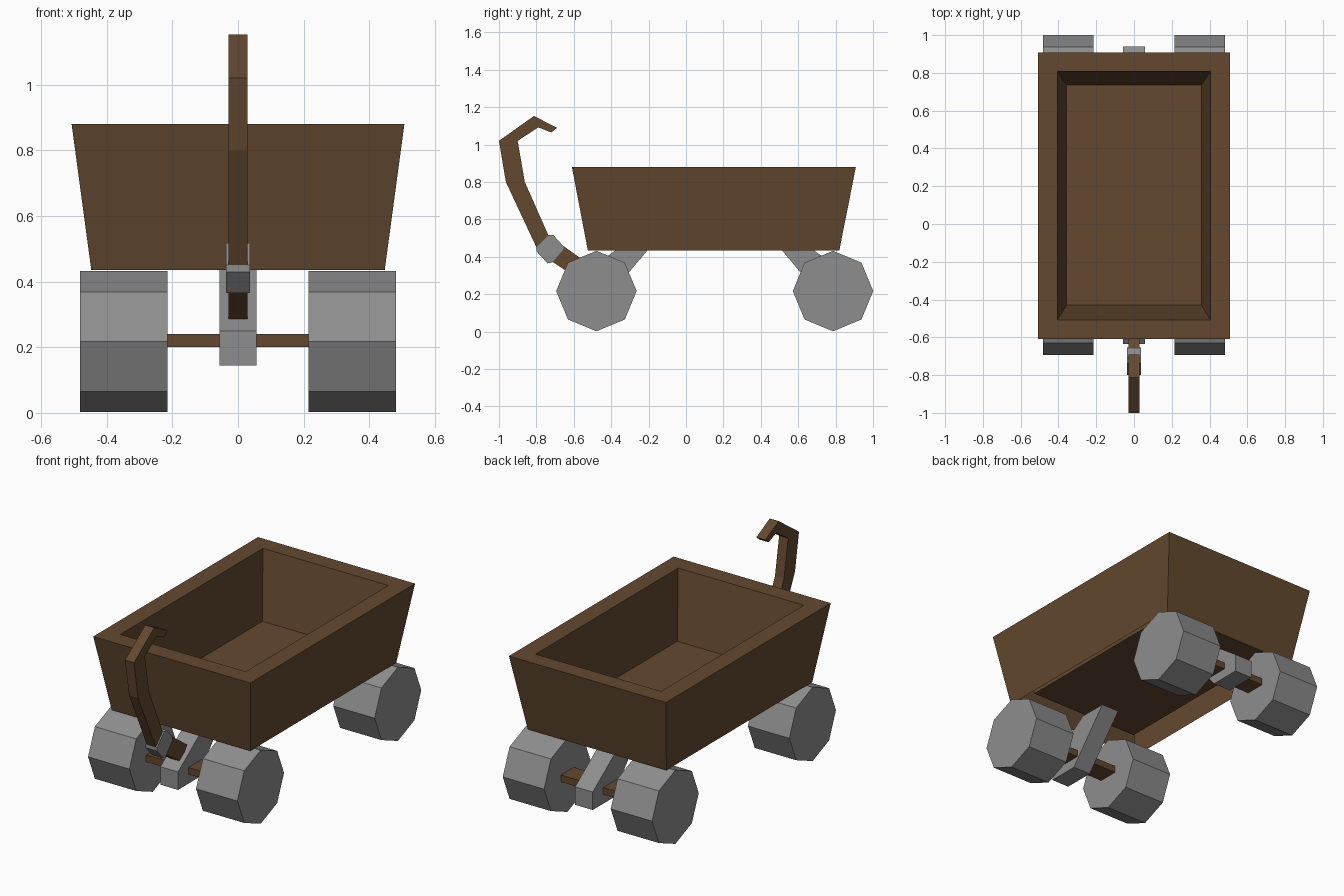
import bpy, bmesh, math

if "Cube" in bpy.data.objects:
    bpy.data.objects.remove(bpy.data.objects["Cube"])


def material(name, rgb):
    m = bpy.data.materials.new(name)
    m.diffuse_color = (*rgb, 1)
    m.use_nodes = True
    m.node_tree.nodes["Principled BSDF"].inputs["Base Color"].default_value = m.diffuse_color
    return m


wood = material("brown wood", (0.125, 0.066, 0.029))
metal = material("grey metal", (0.27, 0.27, 0.27))


def finish(name, bm, mat, recalc=True):
    if recalc:
        bmesh.ops.recalc_face_normals(bm, faces=bm.faces)
    me = bpy.data.meshes.new(name)
    bm.to_mesh(me)
    bm.free()
    me.materials.append(mat)
    ob = bpy.data.objects.new(name, me)
    bpy.context.collection.objects.link(ob)
    return ob


def extrude_profile(name, pts, x0, x1, mat):
    """Side profile of (y, z) points, extruded from x0 to x1."""
    bm = bmesh.new()
    a = [bm.verts.new((x0, y, z)) for y, z in pts]
    b = [bm.verts.new((x1, y, z)) for y, z in pts]
    bm.faces.new(a)
    bm.faces.new(b[::-1])
    n = len(pts)
    for i in range(n):
        j = (i + 1) % n
        bm.faces.new((a[i], b[i], b[j], a[j]))
    return finish(name, bm, mat)


# Tub: outer wall, flat rim, inner wall and floor (open underneath)
bm = bmesh.new()
loops = []
for hx, y0, y1, z in ((0.447, -0.525, 0.82, 0.435), (0.507, -0.61, 0.908, 0.88),
                      (0.405, -0.507, 0.808, 0.88), (0.357, -0.43, 0.735, 0.495)):
    loops.append([bm.verts.new(p) for p in
                  ((-hx, y0, z), (hx, y0, z), (hx, y1, z), (-hx, y1, z))])
for lo, hi in zip(loops, loops[1:]):
    for i in range(4):
        j = (i + 1) % 4
        bm.faces.new((lo[i], lo[j], hi[j], hi[i]))
bm.faces.new(loops[-1])
finish("cart_tub", bm, wood, recalc=False)

# Running gear: wheels, axle and slanted bracket at each end
R = 0.215
bracket = ((-0.275, 0.437), (-0.105, 0.437), (0.155, 0.25), (0.155, 0.145), (-0.03, 0.145))
for end, yc, out in (("front", -0.479, -1), ("back", 0.786, 1)):
    octagon = [(yc + R * math.cos(k * math.pi / 4), R + 0.002 + R * math.sin(k * math.pi / 4))
               for k in range(8)]
    for side, s in (("left", -1), ("right", 1)):
        extrude_profile(f"{end}_{side}_wheel", octagon, s * 0.215, s * 0.482, metal)
    extrude_profile(f"{end}_axle",
                    [(yc - 0.06, 0.2), (yc + 0.06, 0.2), (yc + 0.06, 0.24), (yc - 0.06, 0.24)],
                    -0.22, 0.22, wood)
    extrude_profile(f"{end}_bracket", [(yc + out * o, z) for o, z in bracket],
                    -0.057, 0.057, metal)

# Pull handle with hooked grip
extrude_profile("pull_handle",
                [(-0.69, 1.09), (-0.813, 1.153), (-1.0, 1.02), (-0.963, 0.8), (-0.79, 0.43),
                 (-0.72, 0.48), (-0.862, 0.8), (-0.9, 1.02), (-0.79, 1.092), (-0.72, 1.065)],
                -0.029, 0.029, wood)

# Tongue joining the handle to the front bracket
extrude_profile("tongue", [(-0.74, 0.39), (-0.565, 0.275), (-0.51, 0.355), (-0.68, 0.475)],
                -0.029, 0.029, wood)

# Hinge block
extrude_profile("handle_hinge",
                [(-0.80, 0.43), (-0.74, 0.365), (-0.715, 0.37), (-0.655, 0.44),
                 (-0.658, 0.46), (-0.71, 0.517), (-0.735, 0.517), (-0.80, 0.45)],
                -0.037, 0.037, metal)
